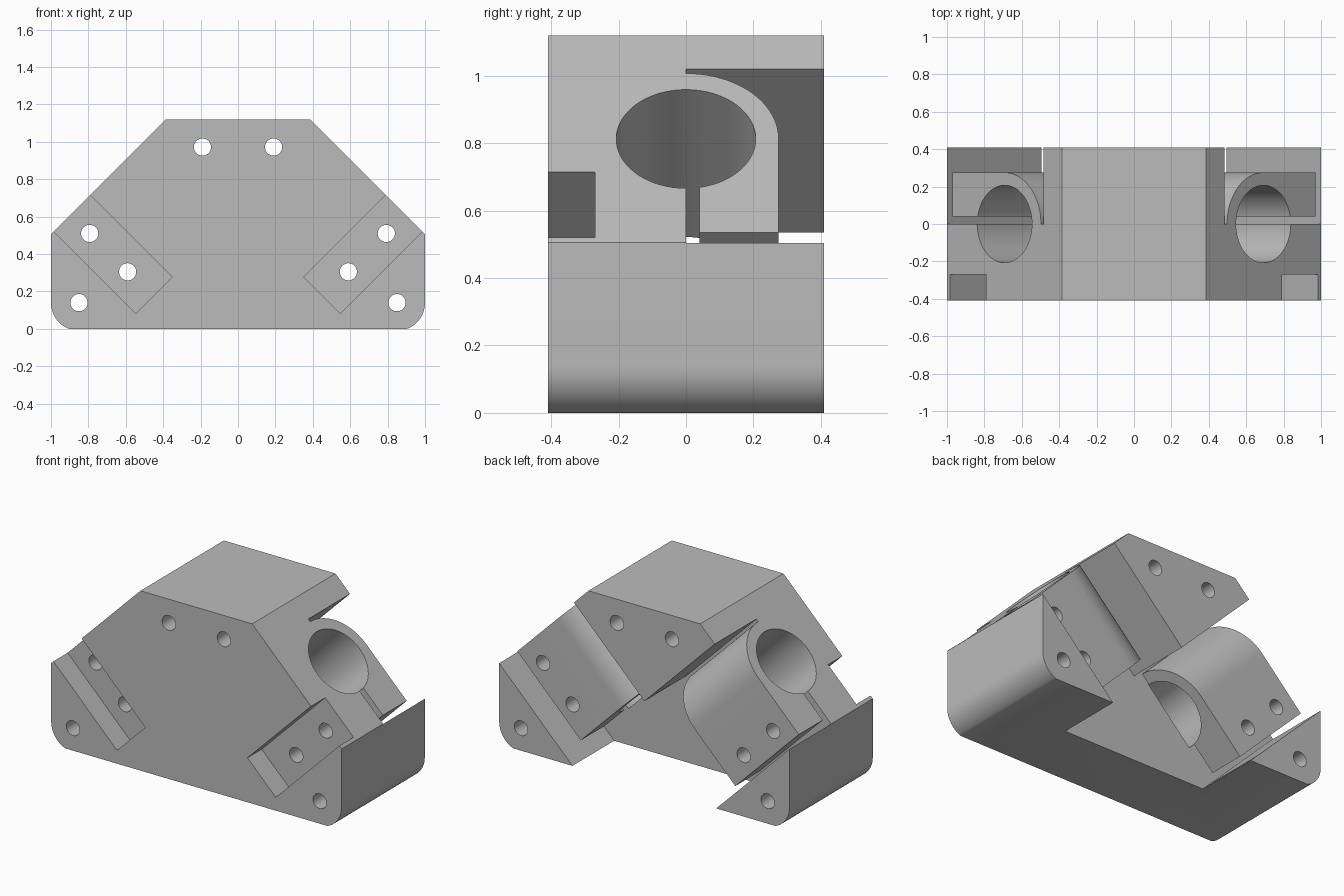
import bpy
import bmesh
from math import sin, cos, pi, sqrt, asin
from mathutils import Vector

cube = bpy.data.objects.get("Cube")
if cube:
    bpy.data.objects.remove(cube, do_unlink=True)

DEPTH = 0.41             # half thickness of the block, front to back
FACE = 1.505             # slanted faces lie on |x| + z = FACE
CORE = Vector((0.692, 0, 0.813))   # bore centre on the slanted face
LENGTH = 0.619           # clamp length along the bore
R = 1 / sqrt(2)

grey = bpy.data.materials.new("grey plastic")
grey.use_nodes = True
grey.diffuse_color = (0.5, 0.5, 0.5, 1)
grey.node_tree.nodes["Principled BSDF"].inputs["Base Color"].default_value = (0.5, 0.5, 0.5, 1)


def solid(name, start, end):
    """Closed prism between two matching loops of points."""
    bm = bmesh.new()
    a = [bm.verts.new(p) for p in start]
    b = [bm.verts.new(p) for p in end]
    bm.faces.new(a)
    bm.faces.new(b[::-1])
    for i in range(len(a)):
        j = (i + 1) % len(a)
        bm.faces.new((a[j], a[i], b[i], b[j]))
    bmesh.ops.recalc_face_normals(bm, faces=bm.faces)
    mesh = bpy.data.meshes.new(name)
    bm.to_mesh(mesh)
    bm.free()
    mesh.materials.append(grey)
    ob = bpy.data.objects.new(name, mesh)
    bpy.context.collection.objects.link(ob)
    return ob


def plate(name, profile, y0, y1):
    """Prism from an (x, z) profile, running front to back."""
    return solid(name, [(x, y0, z) for x, z in profile], [(x, y1, z) for x, z in profile])


def slanted(name, profile, n0, n1, side):
    """Prism from a (y, u) profile, running along the bore; u climbs the slanted face."""
    def place(y, u, n):
        p = CORE + Vector((R * (n - u), y, R * (n + u)))
        return (side * p.x, p.y, p.z)
    return solid(name, [place(y, u, n0) for y, u in profile],
                 [place(y, u, n1) for y, u in profile])


def arc(cx, cy, r, a0, a1, steps):
    return [(cx + r * cos(a0 + (a1 - a0) * i / steps),
             cy + r * sin(a0 + (a1 - a0) * i / steps)) for i in range(steps + 1)]


def circle(cx, cy, r, steps):
    return arc(cx, cy, r, 0, 2 * pi, steps)[:-1]


def both_sides(half):
    """Complete a half profile by mirroring it in x."""
    return half + [(-x, z) for x, z in reversed(half) if abs(x) > 1e-6]


def cut(target, cutter):
    cutter.hide_render = True
    mod = target.modifiers.new("cut", "BOOLEAN")
    mod.operation = "DIFFERENCE"
    mod.solver = "EXACT"
    mod.object = cutter
    bpy.context.view_layer.objects.active = target
    bpy.ops.object.modifier_apply(modifier=mod.name)
    bpy.data.objects.remove(cutter, do_unlink=True)


# Main block with slanted shoulders and rounded lower corners
corner = arc(0.85, 0.14, 0.15, -asin(0.14 / 0.15), 0, 12)
block = plate("clamp_block", both_sides(corner + [(1, FACE - 1), (FACE - 1.12, 1.12)]),
              -DEPTH, DEPTH)

# Open space below the clamps in the back half
cut(block, plate("rear_void", both_sides([(0, 0.535), (0.0475, 0.5825), (0.5625, 0.0675),
                                          (0.395, -0.1)]), 0, 0.5))

# Gap around each clamp, including the slit below the bore
gap = [(0, 0.293), (0.5, 0.293), (0.5, -0.436), (0, -0.436), (0, -0.1), (0.04, -0.1),
       (0.04, -0.393), (0.275, -0.393)] + arc(0, 0, 0.275, 0, pi / 2, 24)
pocket = [(-0.5, -0.139), (-0.27, -0.139), (-0.27, -0.414), (-0.5, -0.414)]
for side in (1, -1):
    cut(block, slanted("clamp_gap", gap, -LENGTH - 0.008, 0.2, side))
    cut(block, slanted("bolt_pocket", pocket, -LENGTH, 0.2, side))
    cut(block, slanted("rod_bore", circle(0, 0, 0.207, 64), -LENGTH - 0.004, 0.2, side))
    # Bolt holes through the full thickness
    for x, z in ((0.19, 0.972), (0.793, 0.51), (0.59, 0.305), (0.85, 0.14)):
        cut(block, plate("bolt_hole", circle(side * x, z, 0.046, 32), -0.6, 0.6))

bpy.ops.object.select_all(action="DESELECT")
block.select_set(True)
bpy.context.view_layer.objects.active = block
bpy.ops.object.shade_smooth_by_angle(angle=pi / 6)
